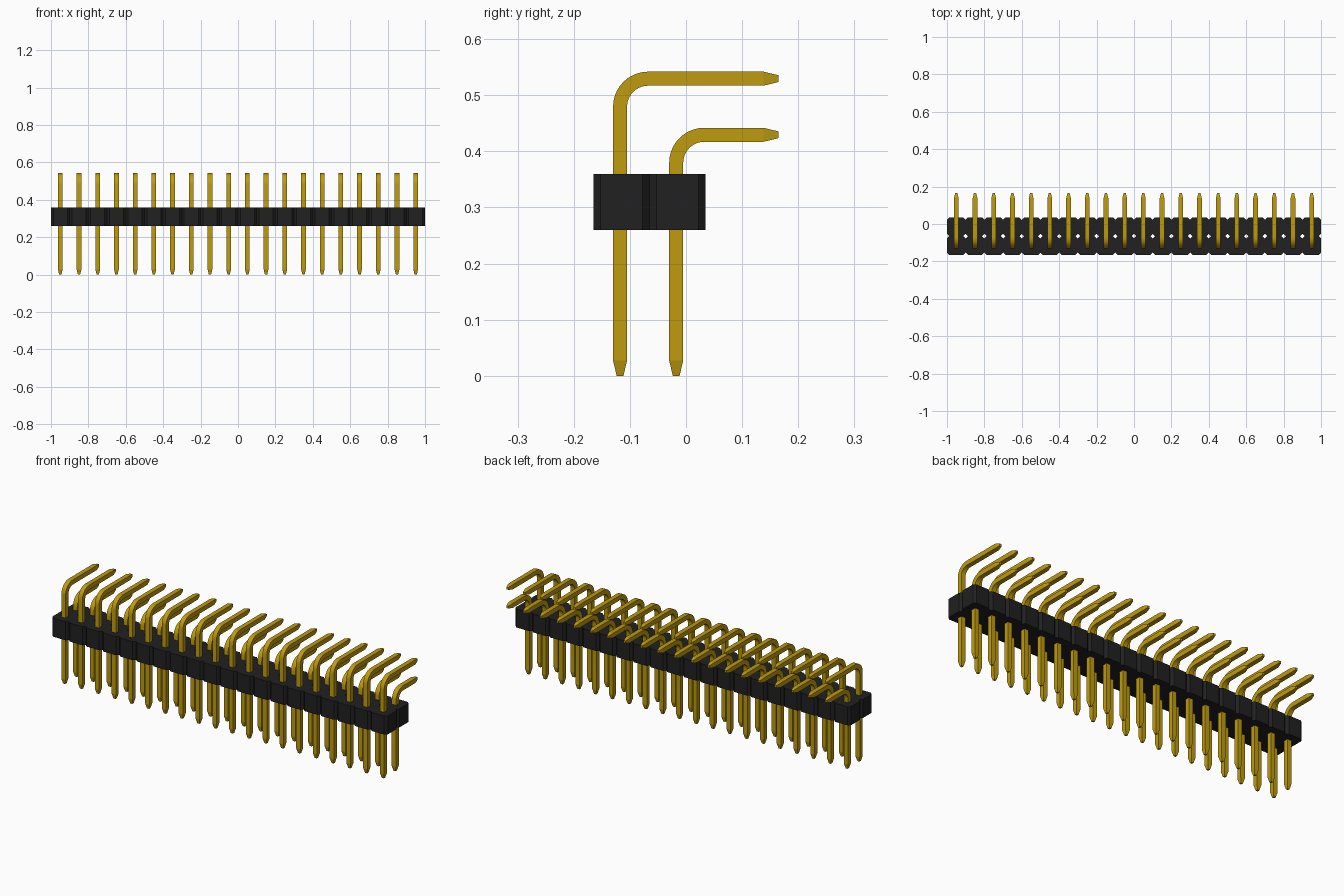
import bpy, bmesh, math
from mathutils import Vector

if "Cube" in bpy.data.objects:
    bpy.data.objects.remove(bpy.data.objects["Cube"])

PITCH, COLS = 0.1, 20
ROWS = ((-0.115 - 0.0025, 0.5295), (-0.0175, 0.4295))   # (pin y, arm height)


def material(name, rgb):
    m = bpy.data.materials.new(name)
    m.diffuse_color = (*rgb, 1)
    m.use_nodes = True
    m.node_tree.nodes["Principled BSDF"].inputs["Base Color"].default_value = m.diffuse_color
    return m


gold = material("gold", (0.52, 0.33, 0.004))
black = material("black plastic", (0.015, 0.015, 0.015))


def finish(bm, name, mat):
    bmesh.ops.recalc_face_normals(bm, faces=bm.faces)
    me = bpy.data.meshes.new(name)
    bm.to_mesh(me)
    bm.free()
    me.materials.append(mat)
    ob = bpy.data.objects.new(name, me)
    bpy.context.collection.objects.link(ob)
    return ob


# Housing: grid of chamfered cells, welded and extruded, leaving diamond holes
bm = bmesh.new()
h, c = PITCH / 2, 0.0125
octagon = [(h, h - c), (h - c, h), (c - h, h), (-h, h - c),
           (-h, c - h), (c - h, -h), (h - c, -h), (h, c - h)]
for i in range(COLS):
    for y in (-0.115, -0.015):
        x = (i - (COLS - 1) / 2) * PITCH
        bm.faces.new([bm.verts.new((x + u, y + v, 0.26)) for u, v in octagon])
bmesh.ops.remove_doubles(bm, verts=bm.verts, dist=0.001)
ext = bmesh.ops.extrude_face_region(bm, geom=bm.faces[:], use_keep_orig=True)
bmesh.ops.translate(bm, vec=(0, 0, 0.1),
                    verts=[g for g in ext["geom"] if isinstance(g, bmesh.types.BMVert)])
finish(bm, "housing", black)


# Pin: square section swept up, round a bend and back, tapered at both ends
def pin_mesh(name, y, top):
    R, w, tip, steps = 0.05, 0.0125, 0.006, 10
    path = [(y, 0, 0, tip), (y, 0.027, 0, w)]            # y, z, angle, half width
    for k in range(steps + 1):
        a = math.pi / 2 * k / steps
        path.append((y + R - R * math.cos(a), top - R + R * math.sin(a), a, w))
    path += [(0.138, top, math.pi / 2, w), (0.165, top, math.pi / 2, tip)]
    bm = bmesh.new()
    rings = []
    for py, pz, a, s in path:
        n = Vector((0, -math.cos(a), math.sin(a)))
        rings.append([bm.verts.new(Vector((u * s, py, pz)) + n * v * s)
                      for u, v in ((1, 1), (-1, 1), (-1, -1), (1, -1))])
    for r, q in zip(rings, rings[1:]):
        for k in range(4):
            j = (k + 1) % 4
            bm.faces.new((r[k], r[j], q[j], q[k]))
    bm.faces.new(rings[0])
    bm.faces.new(rings[-1])
    ob = finish(bm, name, gold)
    bpy.ops.object.select_all(action='DESELECT')
    ob.select_set(True)
    bpy.context.view_layer.objects.active = ob
    bpy.ops.object.shade_smooth_by_angle(angle=math.radians(12))
    return ob


# Two rows of pins repeated along the strip
for (y, top), label in zip(ROWS, ("tall_pin", "short_pin")):
    first = pin_mesh(label, y, top)
    for i in range(COLS):
        ob = first if i == 0 else first.copy()
        if i:
            bpy.context.collection.objects.link(ob)
        ob.location.x = (i - (COLS - 1) / 2) * PITCH
